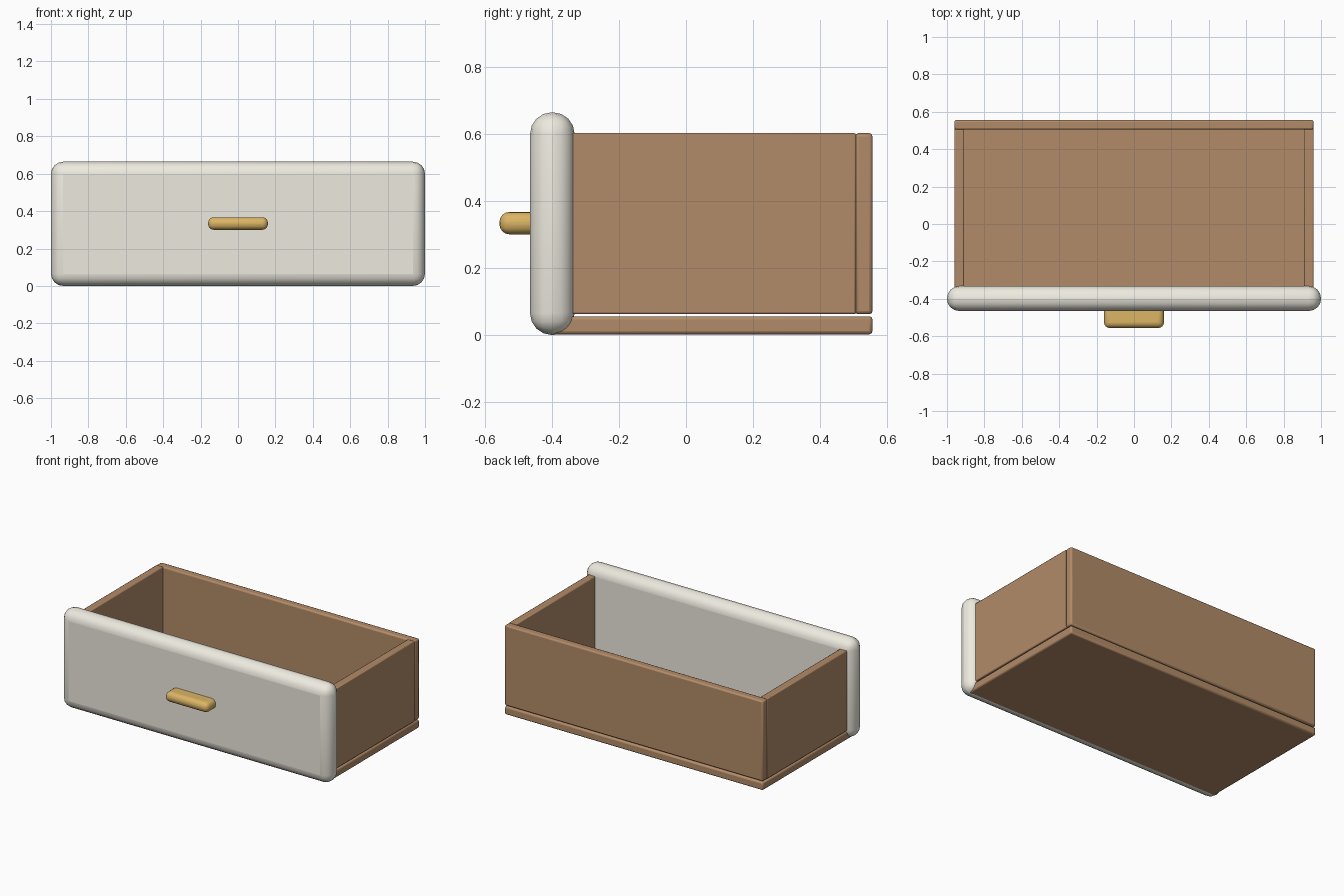
import bpy
import bmesh

if "Cube" in bpy.data.objects:
    bpy.data.objects.remove(bpy.data.objects["Cube"])


def material(name, color):
    mat = bpy.data.materials.new(name)
    mat.diffuse_color = (*color, 1.0)
    mat.use_nodes = True
    mat.node_tree.nodes["Principled BSDF"].inputs["Base Color"].default_value = mat.diffuse_color
    return mat


CREAM = material("cream_paint", (0.85, 0.83, 0.74))
WOOD = material("brown_wood", (0.45, 0.26, 0.14))
BRASS = material("brass", (0.71, 0.46, 0.13))


def rounded_box(name, lo, hi, bevel, segments, mat):
    """Box between two corners with rounded edges."""
    size = [b - a for a, b in zip(lo, hi)]
    mesh = bpy.data.meshes.new(name)
    bm = bmesh.new()
    bmesh.ops.create_cube(bm, size=1.0)
    bmesh.ops.scale(bm, vec=size, verts=bm.verts)
    bm.to_mesh(mesh)
    bm.free()
    obj = bpy.data.objects.new(name, mesh)
    obj.location = [(a + b) / 2 for a, b in zip(lo, hi)]
    bpy.context.collection.objects.link(obj)
    mesh.materials.append(mat)
    mod = obj.modifiers.new("rounded_edges", 'BEVEL')
    mod.width = bevel
    mod.segments = segments
    bpy.ops.object.select_all(action='DESELECT')
    obj.select_set(True)
    bpy.context.view_layer.objects.active = obj
    bpy.ops.object.shade_smooth_by_angle(angle=0.7)
    return obj


# Thick pillow-edged front
rounded_box("front_panel", (-1, -0.465, 0), (1, -0.332, 0.664), 0.065, 4, CREAM)

# Handle, set slightly into the front
rounded_box("handle", (-0.16, -0.556, 0.30), (0.16, -0.43, 0.367), 0.03, 4, BRASS)

# Floor board, with a thin gap below the walls
rounded_box("bottom_board", (-0.96, -0.40, 0.002), (0.96, 0.556, 0.056), 0.01, 2, WOOD)

# Side walls
for label, x0, x1 in (("left", -0.96, -0.908), ("right", 0.908, 0.96)):
    rounded_box(label + "_side", (x0, -0.36, 0.062), (x1, 0.507, 0.602), 0.006, 2, WOOD)

# Back wall spans the full width behind the sides
rounded_box("back_wall", (-0.96, 0.504, 0.062), (0.96, 0.556, 0.602), 0.01, 2, WOOD)
